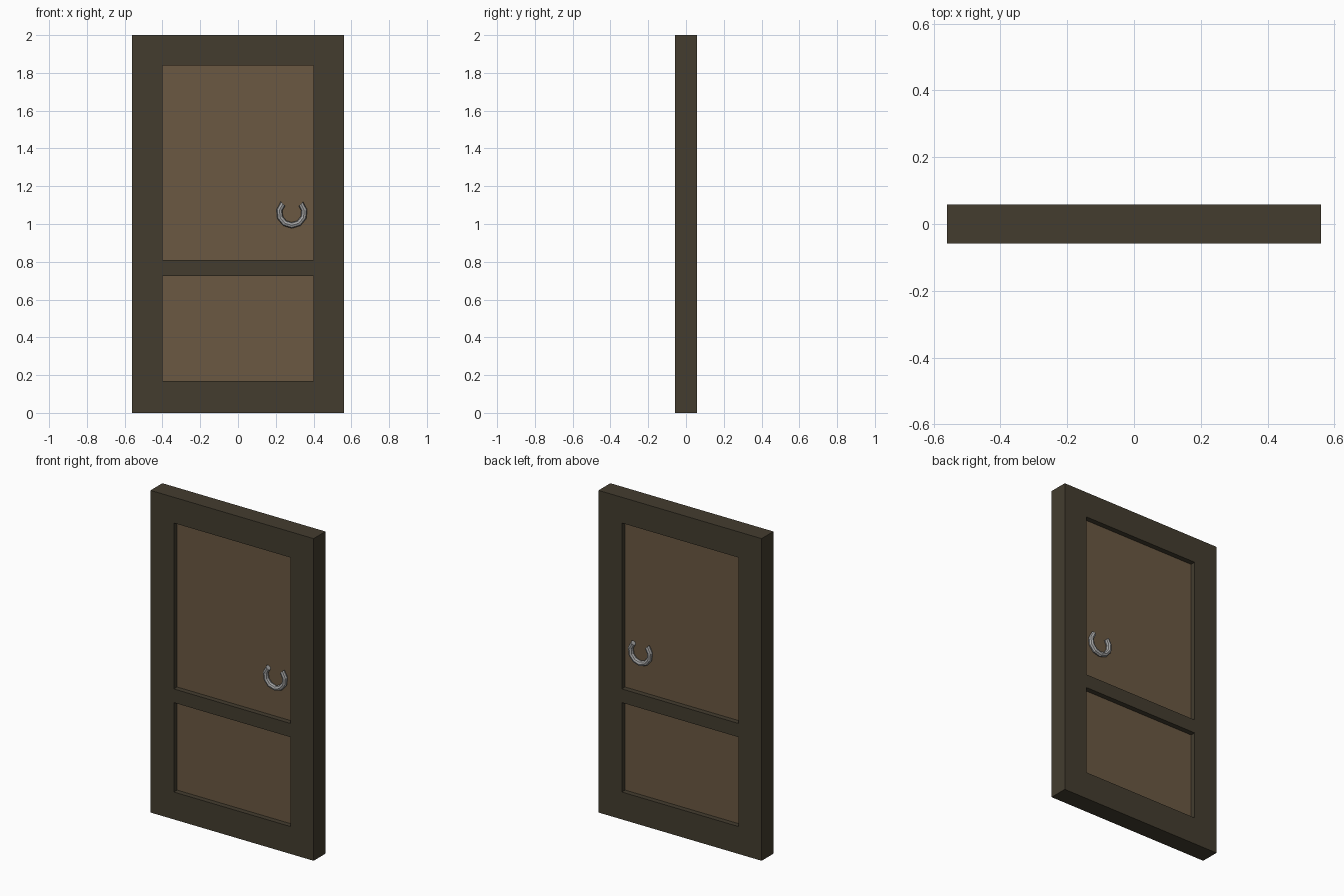
import bpy, bmesh, math
from mathutils import Vector

default = bpy.data.objects.get("Cube")
if default:
    bpy.data.objects.remove(default, do_unlink=True)


def material(name, color):
    mat = bpy.data.materials.new(name)
    mat.use_nodes = True
    mat.diffuse_color = (*color, 1)
    bsdf = next(n for n in mat.node_tree.nodes if n.type == 'BSDF_PRINCIPLED')
    bsdf.inputs["Base Color"].default_value = (*color, 1)
    return mat


def finish(name, bm, mat):
    bmesh.ops.recalc_face_normals(bm, faces=bm.faces)
    mesh = bpy.data.meshes.new(name)
    bm.to_mesh(mesh)
    bm.free()
    mesh.materials.append(mat)
    obj = bpy.data.objects.new(name, mesh)
    bpy.context.collection.objects.link(obj)
    return obj


dark_wood = material("dark wood", (0.057, 0.046, 0.028))
brown_wood = material("brown wood", (0.145, 0.099, 0.055))
grey_metal = material("grey metal", (0.38, 0.38, 0.38))

HALF_DEPTH = 0.058
PANEL_HALF = 0.026
xs = [-0.56, -0.4, 0.4, 0.56]
zs = [0, 0.17, 0.725, 0.81, 1.84, 2]

# Frame: a grid with two openings, extruded through the depth
bm = bmesh.new()
grid = [[bm.verts.new((x, -HALF_DEPTH, z)) for x in xs] for z in zs]
for row in range(len(zs) - 1):
    for col in range(len(xs) - 1):
        if col == 1 and row in (1, 3):
            continue
        bm.faces.new((grid[row][col], grid[row][col + 1],
                      grid[row + 1][col + 1], grid[row + 1][col]))
front = bm.faces[:]
back = bmesh.ops.extrude_face_region(bm, geom=front, use_keep_orig=True)
for v in back["geom"]:
    if isinstance(v, bmesh.types.BMVert):
        v.co.y = HALF_DEPTH
bmesh.ops.dissolve_limit(bm, angle_limit=0.01, verts=bm.verts, edges=bm.edges)
finish("door_frame", bm, dark_wood)


# Recessed panels
def panel(name, z0, z1):
    bm = bmesh.new()
    bmesh.ops.create_cube(bm, size=1)
    for v in bm.verts:
        v.co = (v.co.x * 0.8, v.co.y * 2 * PANEL_HALF,
                (z0 + z1) / 2 + v.co.z * (z1 - z0))
    finish(name, bm, brown_wood)


panel("lower_panel", zs[1], zs[2])
panel("upper_panel", zs[3], zs[4])


# Open ring handles, one on each side
def handle(name, side):
    bm = bmesh.new()
    center = Vector((0.285, side * 0.041, 1.06))
    steps, sides, major, minor = 8, 8, 0.067, 0.016
    rings = []
    for i in range(steps + 1):
        a = math.radians(135 + 270 * i / steps)
        out = Vector((math.cos(a), 0, math.sin(a)))
        ring = []
        for j in range(sides):
            b = math.tau * j / sides
            offset = out * (major + minor * math.cos(b))
            offset.y = minor * math.sin(b)
            ring.append(bm.verts.new(center + offset))
        rings.append(ring)
    for r0, r1 in zip(rings, rings[1:]):
        for j in range(sides):
            k = (j + 1) % sides
            bm.faces.new((r0[j], r0[k], r1[k], r1[j]))
    bm.faces.new(rings[0])
    bm.faces.new(rings[-1])
    finish(name, bm, grey_metal)


handle("front_handle", -1)
handle("back_handle", 1)
